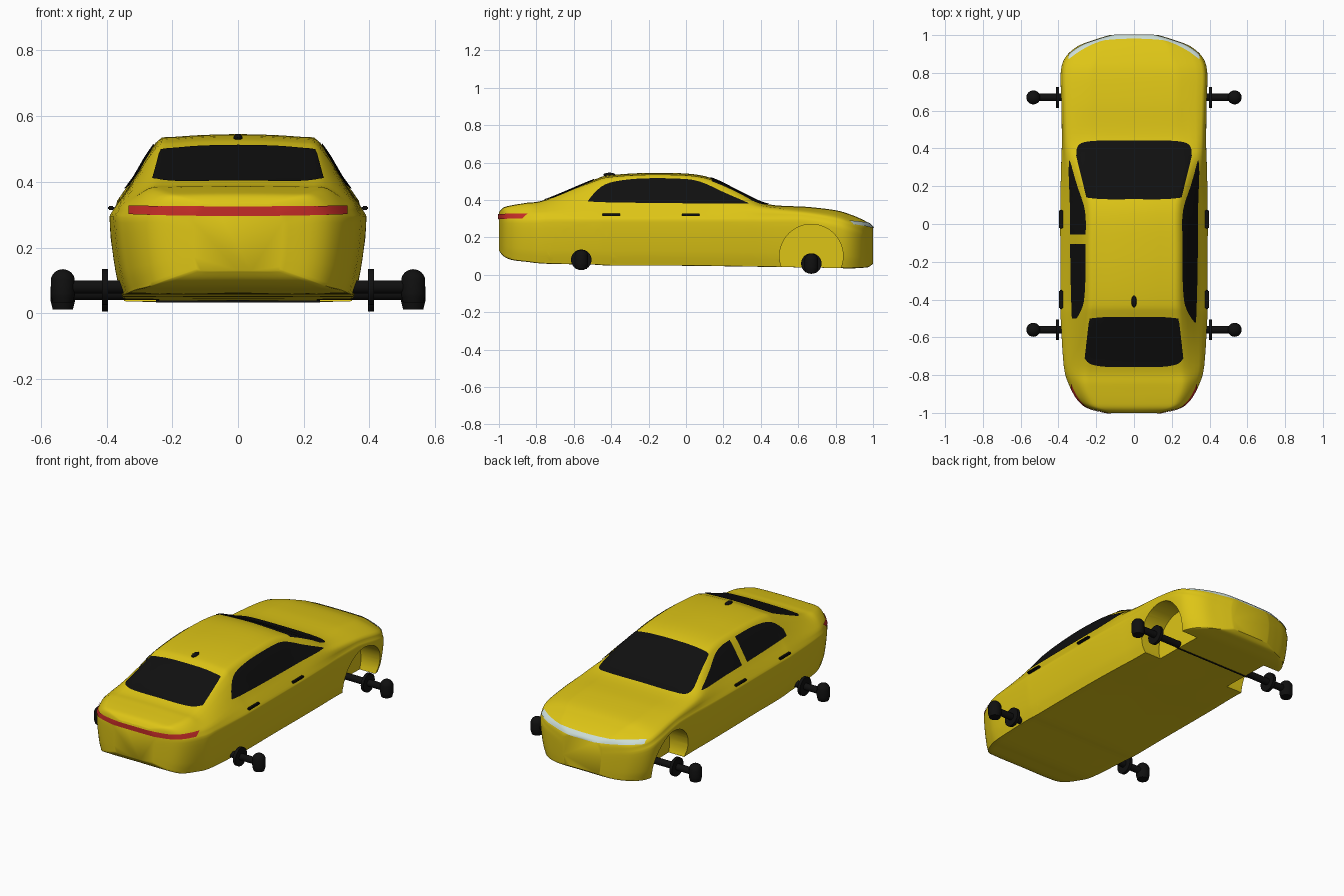
import bpy, bmesh, math
from mathutils import Vector
from mathutils.bvhtree import BVHTree

if "Cube" in bpy.data.objects:
    bpy.data.objects.remove(bpy.data.objects["Cube"], do_unlink=True)


def material(name, r, g, b):
    mat = bpy.data.materials.new(name)
    mat.use_nodes = True
    mat.diffuse_color = (r, g, b, 1)
    node = next(n for n in mat.node_tree.nodes if n.type == 'BSDF_PRINCIPLED')
    node.inputs["Base Color"].default_value = (r, g, b, 1)
    return mat


YELLOW = material("yellow paint", 0.73, 0.56, 0.008)
BLACK = material("black", 0.005, 0.005, 0.005)
RED = material("red lamp", 0.55, 0.025, 0.02)
PALE = material("pale lamp", 0.6, 0.72, 0.68)


def spline(points, steps, cyclic=False):
    """Smooth curve running through every point."""
    points = [Vector(p) for p in points]
    count = len(points)
    pick = (lambda i: points[i % count]) if cyclic else (
        lambda i: points[max(0, min(count - 1, i))])
    out = []
    for i in range(count if cyclic else count - 1):
        a, b, c, d = (pick(i + k) for k in (-1, 0, 1, 2))
        for s in range(steps):
            t = s / steps
            out.append(0.5 * (2 * b + (c - a) * t + (2 * a - 5 * b + 4 * c - d) * t * t
                              + (3 * b - a - 3 * c + d) * t ** 3))
    return out if cyclic else out + [points[-1]]


def finish(bm, name, mat, smooth=True):
    mesh = bpy.data.meshes.new(name)
    bm.to_mesh(mesh)
    bm.free()
    obj = bpy.data.objects.new(name, mesh)
    bpy.context.collection.objects.link(obj)
    mesh.materials.append(mat)
    if smooth:
        bpy.ops.object.select_all(action='DESELECT')
        obj.select_set(True)
        bpy.context.view_layer.objects.active = obj
        bpy.ops.object.shade_smooth_by_angle(angle=math.radians(40))
    return obj


def rod(name, mat, x1, x2, y, z, radius, sides=24):
    """Cylinder lying across the car."""
    bm = bmesh.new()
    bmesh.ops.create_cone(bm, cap_ends=True, segments=sides, radius1=radius,
                          radius2=radius, depth=abs(x2 - x1))
    for v in bm.verts:
        v.co = Vector((v.co.z + (x1 + x2) / 2, y + v.co.x, z + v.co.y))
    bmesh.ops.recalc_face_normals(bm, faces=bm.faces[:])
    return finish(bm, name, mat)


# Body stations: y, half width, floor, shoulder height, roof half width, top
STATIONS = [
    (-1, .14, .13, .31, .1, .335), (-.975, .24, .1, .335, .2, .36),
    (-.93, .3, .08, .335, .24, .372), (-.85, .345, .07, .335, .27, .385),
    (-.75, .372, .06, .34, .265, .402), (-.5, .388, .055, .37, .255, .505),
    (-.4, .39, .05, .375, .25, .533), (-.15, .39, .05, .38, .25, .545),
    (.1, .39, .048, .38, .25, .528), (.3, .386, .045, .37, .29, .438),
    (.44, .382, .043, .355, .26, .377), (.65, .385, .04, .335, .25, .363),
    (.8, .388, .037, .31, .25, .345), (.88, .365, .035, .285, .22, .322),
    (.94, .3, .038, .265, .2, .297), (.975, .21, .042, .25, .16, .277),
    (1, .13, .06, .235, .1, .255)]


def section(y, w, floor, shoulder, roof, top):
    cabin = max(0, min(1, (top - .38) / .15))
    waist = min(.28, shoulder - .06)
    edge = top - .006 - .02 * cabin
    half = [(0, floor), (.8 * w, floor), (.91 * w, floor + .012),
            (.97 * w, (floor + waist) / 2), (w, waist), (.98 * w, waist + .03),
            (w * (.93 - .07 * cabin), shoulder), (roof, edge),
            (.75 * roof, top - .002 - .006 * cabin), (0, top)]
    ring = half + [(-x, z) for x, z in half[-2:0:-1]]
    return [Vector((p.x, y, p.y)) for p in spline(ring, 3, True)]


bm = bmesh.new()
rings = [[bm.verts.new(p) for p in section(*s)]
         for s in spline(STATIONS, 5)]
for a, b in zip(rings, rings[1:]):
    for i in range(len(a)):
        j = (i + 1) % len(a)
        bm.faces.new((a[i], a[j], b[j], b[i]))
bm.faces.new(rings[0])
bm.faces.new(rings[-1])
bmesh.ops.recalc_face_normals(bm, faces=bm.faces[:])
skin = BVHTree.FromBMesh(bm)
body = finish(bm, "body", YELLOW, smooth=False)

# Wheel wells cut from the body
REAR, FRONT = -.56, .67
for y in (REAR, FRONT):
    for side in (-1, 1):
        cutter = rod("well_cutter", YELLOW, side * .24, side * .6, y, .1, .17, 48)
        cutter.hide_render = True
        mod = body.modifiers.new("well", 'BOOLEAN')
        mod.object, mod.operation, mod.solver = cutter, 'DIFFERENCE', 'EXACT'
        bpy.context.view_layer.objects.active = body
        bpy.ops.object.modifier_apply(modifier=mod.name)
        bpy.data.objects.remove(cutter, do_unlink=True)
bpy.ops.object.select_all(action='DESELECT')
body.select_set(True)
bpy.context.view_layer.objects.active = body
bpy.ops.object.shade_smooth_by_angle(angle=math.radians(40))


def panel(name, mat, low, high, place, ray, rows=10, lift=.004):
    """Thin sheet between two outlines, laid on the body along a ray."""
    ray = Vector(ray)
    bm = bmesh.new()
    grid = []
    for a, b in zip(low, high):
        line = []
        for r in range(rows + 1):
            p = Vector(place(*a.lerp(b, r / rows)))
            hit, normal, _, _ = skin.ray_cast(p - ray * 3, ray)
            if hit is None:
                hit, normal, _, _ = skin.find_nearest(p)
            line.append(bm.verts.new(hit + normal * lift))
        grid.append(line)
    for a, b in zip(grid, grid[1:]):
        for r in range(rows):
            bm.faces.new((a[r], b[r], b[r + 1], a[r + 1]))
    bm.normal_update()
    if sum(f.normal.dot(ray) for f in bm.faces) > 0:
        bmesh.ops.reverse_faces(bm, faces=bm.faces[:])
    return finish(bm, name, mat)


# Windscreen and rear glass, laid from above
above = lambda x, y: (x, y, 0)
panel("windscreen", BLACK,
      spline([(-.305, .36), (-.29, .42), (-.2, .44), (0, .442), (.2, .44), (.29, .42), (.305, .36)], 5),
      spline([(-.25, .14), (-.22, .135), (-.15, .13), (0, .13), (.15, .13), (.22, .135), (.25, .14)], 5),
      above, (0, 0, -1), 16)
panel("rear_glass", BLACK,
      spline([(-.26, -.71), (-.23, -.74), (-.15, -.755), (0, -.757), (.15, -.755), (.23, -.74), (.26, -.71)], 5),
      spline([(-.235, -.5), (-.2, -.495), (-.12, -.49), (0, -.49), (.12, -.49), (.2, -.495), (.235, -.5)], 5),
      above, (0, 0, -1), 16)

# Side windows: one outline, split by a pillar on one side
SILL = spline([(-.525, .39), (-.4, .385), (0, .38), (.34, .377)], 12)
ARCH = spline([(-.525, .392), (-.47, .455), (-.4, .492), (-.25, .512), (-.05, .512),
               (.07, .497), (.2, .44), (.34, .378)], 8)


def height(curve, y):
    for a, b in zip(curve, curve[1:]):
        if y <= b.x:
            return a.y + (b.y - a.y) * (y - a.x) / (b.x - a.x)
    return curve[-1].y


def side_window(name, side, start, end, steps=36):
    ys = [start + (end - start) * i / steps for i in range(steps + 1)]
    panel(name, BLACK, [Vector((y, height(SILL, y))) for y in ys],
          [Vector((y, height(ARCH, y))) for y in ys],
          lambda y, z: (0, y, z), (-side, 0, 0))


side_window("left_side_window", 1, -.524, .335)
side_window("right_rear_window", -1, -.5, -.105)
side_window("right_front_window", -1, -.055, .335)

# Lamp strips, laid from behind and ahead
across = lambda x, z: (x, 0, z)
strip = lambda mid, tip, reach: [Vector((x * reach / 30, mid + (tip - mid) * (x / 30) ** 2))
                                 for x in range(-30, 31)]
panel("tail_lamp", RED, strip(.296, .3, .33), strip(.325, .326, .33), across, (0, 1, 0), 3)
panel("head_lamp", PALE, strip(.248, .268, .345), strip(.274, .288, .345), across, (0, -1, 0), 4)

# Door handles
for side in (-1, 1):
    for y in (-.4, .025):
        bm = bmesh.new()
        bmesh.ops.create_cube(bm, size=1)
        for v in bm.verts:
            v.co = Vector((side * .386 + v.co.x * .02, y + v.co.y * .1, .32 + v.co.z * .013))
        bmesh.ops.bevel(bm, geom=bm.edges[:], offset=.004, segments=2, affect='EDGES')
        finish(bm, "door_handle", BLACK)

# Roof antenna
bm = bmesh.new()
bmesh.ops.create_uvsphere(bm, u_segments=16, v_segments=10, radius=1)
for v in bm.verts:
    v.co = Vector((v.co.x * .014, v.co.y * .032 - .41, v.co.z * .012 + .534))
finish(bm, "antenna", BLACK)

# Axle stubs with hub discs and domed end posts
for label, y, z in (("rear", REAR, .08), ("front", FRONT, .06)):
    for side in (-1, 1):
        rod(label + "_stub", BLACK, side * .2, side * .52, y, z, .02)
        rod(label + "_hub_disc", BLACK, side * .396, side * .414, y, z, .055)
        bm = bmesh.new()
        bmesh.ops.create_uvsphere(bm, u_segments=24, v_segments=16, radius=.037)
        for v in bm.verts:
            v.co.z = -.048 if v.co.z < -.02 else v.co.z + (.017 if v.co.z > .001 else -.02)
            v.co += Vector((side * .533, y, z))
        finish(bm, label + "_end_post", BLACK)
rod("front_cross_rod", BLACK, -.25, .25, FRONT, .036, .004, 10)
